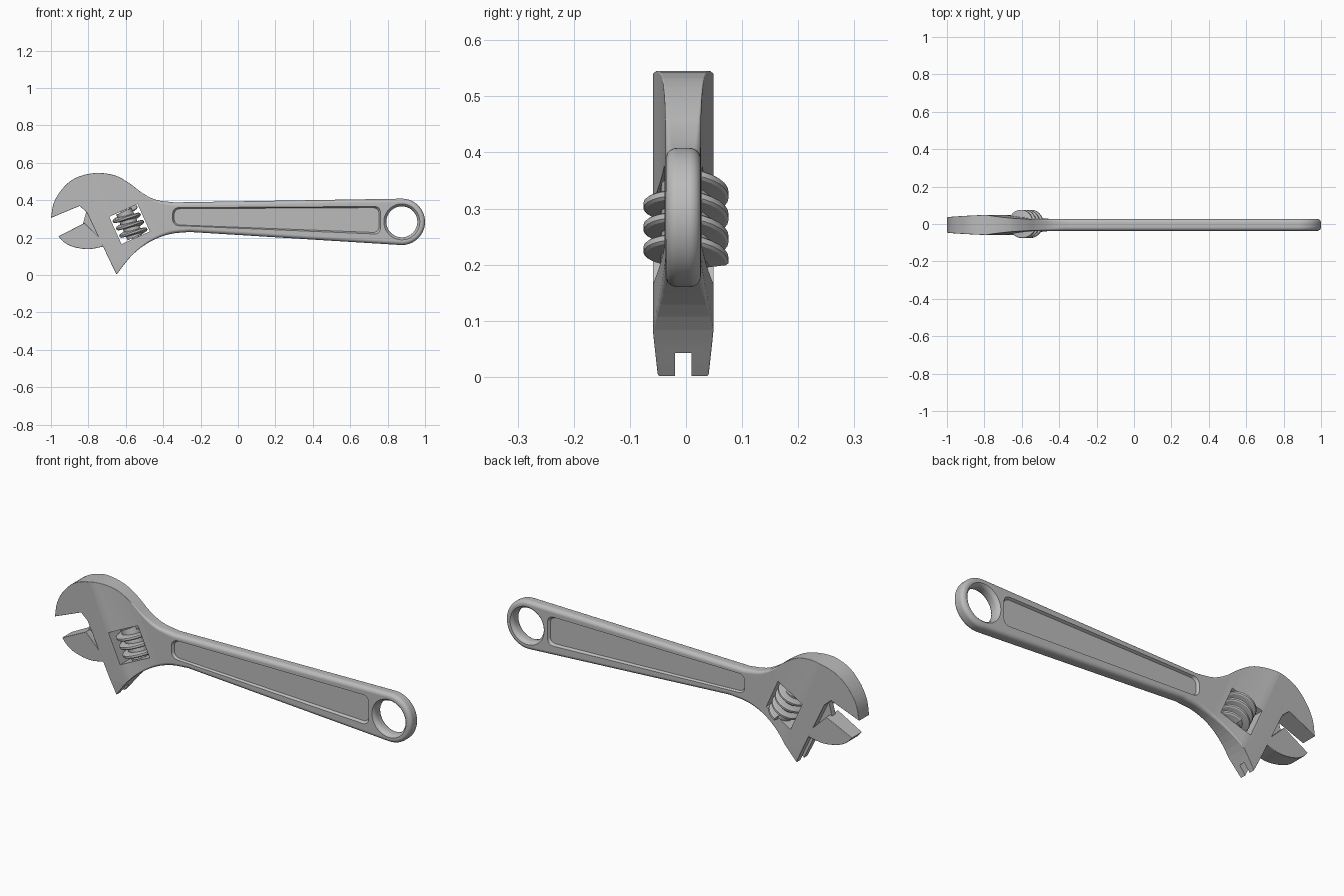
import bpy, bmesh, math
from mathutils import Vector

cube = bpy.data.objects.get("Cube")
if cube:
    bpy.data.objects.remove(cube, do_unlink=True)

steel = bpy.data.materials.new("grey steel")
steel.use_nodes = True
GREY = (0.5, 0.5, 0.5, 1)
steel.diffuse_color = GREY
steel.node_tree.nodes["Principled BSDF"].inputs["Base Color"].default_value = GREY

# Slide direction of the jaw, and the direction across it
U = Vector((-0.41, 0, 0.912)).normalized()
N = Vector((U.z, 0, -U.x))
WORM = Vector((-0.58, 0, 0.272))
RIDGE = WORM - 0.083 * N
CORNER = Vector((-0.65, 0, 0.002))
RING = Vector((0.876, 0, 0.284))


def finish(bm, name):
    bmesh.ops.recalc_face_normals(bm, faces=bm.faces)
    mesh = bpy.data.meshes.new(name)
    bm.to_mesh(mesh)
    bm.free()
    mesh.materials.append(steel)
    obj = bpy.data.objects.new(name, mesh)
    bpy.context.collection.objects.link(obj)
    return obj


def skin(bm, loops):
    """Join closed loops of points into a capped solid."""
    rows = [[bm.verts.new(p) for p in loop] for loop in loops]
    for a, b in zip(rows, rows[1:]):
        for i in range(len(a)):
            bm.faces.new((a[i - 1], a[i], b[i], b[i - 1]))
    bm.faces.new(rows[0])
    bm.faces.new(rows[-1])


def prism(name, points, half):
    bm = bmesh.new()
    skin(bm, [[(x, y, z) for x, z in points] for y in (-half, half)])
    return finish(bm, name)


def rounded_prism(name, points, half_at, radius_at, planes=()):
    """Plate of varying thickness with a rounded rim; points run clockwise."""
    pts = [Vector((x, 0, z)) for x, z in points]
    inward = []
    for i, p in enumerate(pts):
        a, b = (p - pts[i - 1]).normalized(), (pts[(i + 1) % len(pts)] - p).normalized()
        total = Vector((a.z + b.z, 0, -a.x - b.x))
        inward.append(total / max(0.5, 1 + a.dot(b)))
    steps = [i * math.pi / 10 for i in range(6)]
    loops = []
    for side, t in [(-1, t) for t in reversed(steps)] + [(1, t) for t in steps]:
        loop = []
        for p, n in zip(pts, inward):
            r = radius_at(p)
            q = p + n * r * (1 - math.cos(t))
            q.y = side * (1 - r / half_at(p) * (1 - math.sin(t)))
            loop.append(q)
        loops.append(loop)
    bm = bmesh.new()
    skin(bm, loops)
    for co, no in planes:
        bmesh.ops.bisect_plane(bm, geom=bm.verts[:] + bm.edges[:] + bm.faces[:],
                               plane_co=co, plane_no=no, dist=1e-5)
    for v in bm.verts:
        v.co.y *= half_at(v.co)
    return finish(bm, name)


def slanted_box(centre, across, along):
    corners = ((-1, -1), (1, -1), (1, 1), (-1, 1))
    return [(p.x, p.z) for p in (centre + N * a * across + U * b * along for a, b in corners)]


def smooth(points, steps=4):
    """Rounded curve through the points."""
    pts = [Vector(p) for p in points]
    pts = [2 * pts[0] - pts[1]] + pts + [2 * pts[-1] - pts[-2]]
    out = []
    for a, b, c, d in zip(pts, pts[1:], pts[2:], pts[3:]):
        for i in range(steps):
            t = i / steps
            out.append(0.5 * (2 * b + (c - a) * t + (2 * a - 5 * b + 4 * c - d) * t**2
                              + (3 * b - a - 3 * c + d) * t**3))
    return [tuple(p) for p in out] + [tuple(pts[-2])]


def cut(obj, cutter):
    mod = obj.modifiers.new("cut", 'BOOLEAN')
    mod.operation, mod.solver, mod.object = 'DIFFERENCE', 'MANIFOLD', cutter
    graph = bpy.context.evaluated_depsgraph_get()
    mesh = bpy.data.meshes.new_from_object(obj.evaluated_get(graph))
    obj.modifiers.clear()
    obj.data = mesh
    bpy.data.objects.remove(cutter, do_unlink=True)


def body_half(p):
    d = (Vector((p.x, 0, p.z)) - RIDGE).dot(N)
    if d < 0:
        thick = .054 + .045 * d
    else:
        thick = .0315 + .0225 * max(0, 1 - d / .2) ** 1.5
    return min(thick, .045 + .11 * p.z)


def jaw_half(p):
    return .05 + .05 * min(0, (Vector((p.x, 0, p.z)) - CORNER).dot(N))


# Body: head, handle and end ring in one outline
head_top = smooth([(-1, .305), (-.985, .385), (-.94, .46), (-.87, .518), (-.765, .545),
                   (-.66, .533), (-.58, .49), (-.51, .437), (-.436, .401), (-.34, .388)])
ring_arc = [(RING.x + .124 * math.cos(a), RING.z + .124 * math.sin(a))
            for a in (math.radians(91 - i * 184 / 28) for i in range(29))]
head_base = smooth([(-.26, .23), (-.366, .218), (-.47, .178), (-.564, .108), (CORNER.x, CORNER.z)])
outline = head_top + ring_arc + head_base + [(-.81, .337), (-.847, .369)]
levels = [(RIDGE + N * d, N) for d in (-.02, 0, .03, .06, .09, .12, .16, .2)]
levels.append((Vector((0, 0, .08)), Vector((0, 0, 1))))
body = rounded_prism("wrench_body", outline, body_half,
                     lambda p: .0024 + .0176 * min(1, max(0, (p.x + .58) / .22)), levels)

# Worm window and jaw slot
cut(body, prism("window_cutter", slanted_box(WORM, .083, .08), .2))
cut(body, prism("slot_cutter", slanted_box(CORNER + U * .12, .045, .247), .015))

# Hanging hole with a rounded rim
profile = [(.13, -.06), (.098, -.033), (.09, -.026), (.085, -.018), (.083, -.009),
           (.083, .009), (.085, .018), (.09, .026), (.098, .033), (.13, .06)]
turn = [i * math.tau / 40 for i in range(40)]
bm = bmesh.new()
skin(bm, [[(RING.x + r * math.cos(a), y, RING.z + r * math.sin(a)) for a in turn]
          for r, y in profile])
cut(body, finish(bm, "hole_cutter"))

# Recessed panels on both sides of the handle
for side in (-1, 1):
    bm = bmesh.new()
    corners = [(-.355, .364), (.767, .371), (.767, .212), (-.355, .262)]
    bm.faces.new([bm.verts.new((x, side * .04, z)) for x, z in corners])
    bmesh.ops.bevel(bm, geom=bm.verts[:], offset=.032, segments=5, profile=.5, affect='VERTICES')
    out = bmesh.ops.extrude_face_region(bm, geom=bm.faces[:])
    for v in out["geom"]:
        if isinstance(v, bmesh.types.BMVert):
            v.co = (.206 + (v.co.x - .206) * .975, side * .019, .302 + (v.co.z - .302) * .84)
    cut(body, finish(bm, "panel_cutter"))

# Sliding jaw, thinner towards its tip, and the rib that carries it in the slot
jaw_arc = smooth([(-.72, .152), (-.8, .138), (-.88, .15), (-.93, .175), (-.96, .207)])
jaw = rounded_prism("sliding_jaw", [(-.82, .278), (-.738, .198)] + jaw_arc,
                    jaw_half, lambda p: .003)
rib = prism("jaw_rib", [(-.83, .27), (-.812, .336), (-.77, .35), (-.675, .17), (-.72, .152)], .0145)


# Worm screw: core, pin and left-handed thread
def rod(name, radius, length):
    bm = bmesh.new()
    bmesh.ops.create_cone(bm, cap_ends=True, segments=24, radius1=radius, radius2=radius, depth=length)
    return finish(bm, name)


STEPS, TURNS, PITCH = 28, 3.3, .043
section = ((.04, -.013), (.071, -.009), (.076, -.005), (.076, .005), (.071, .009), (.04, .013))
bm = bmesh.new()
loops = []
for i in range(int(STEPS * TURNS) + 1):
    a = math.pi / 2 - i * math.tau / STEPS
    z = (i / STEPS - TURNS / 2) * PITCH
    loops.append([(r * math.cos(a), r * math.sin(a), z + h) for r, h in section])
skin(bm, loops)
worm_parts = [finish(bm, "worm_thread"), rod("worm_core", .045, .15), rod("worm_pin", .018, .18)]
for part in worm_parts:
    part.location = WORM
    part.rotation_euler = (0, math.atan2(U.x, U.z), 0)

# Shading and final placement
for part in (body, jaw, rib):
    part.location.y = -.005
for part in [body, jaw, rib] + worm_parts:
    bpy.ops.object.select_all(action='DESELECT')
    part.select_set(True)
    bpy.context.view_layer.objects.active = part
    bpy.ops.object.shade_smooth_by_angle(angle=math.radians(30))
    part.modifiers.new("even shading", 'WEIGHTED_NORMAL').keep_sharp = True
